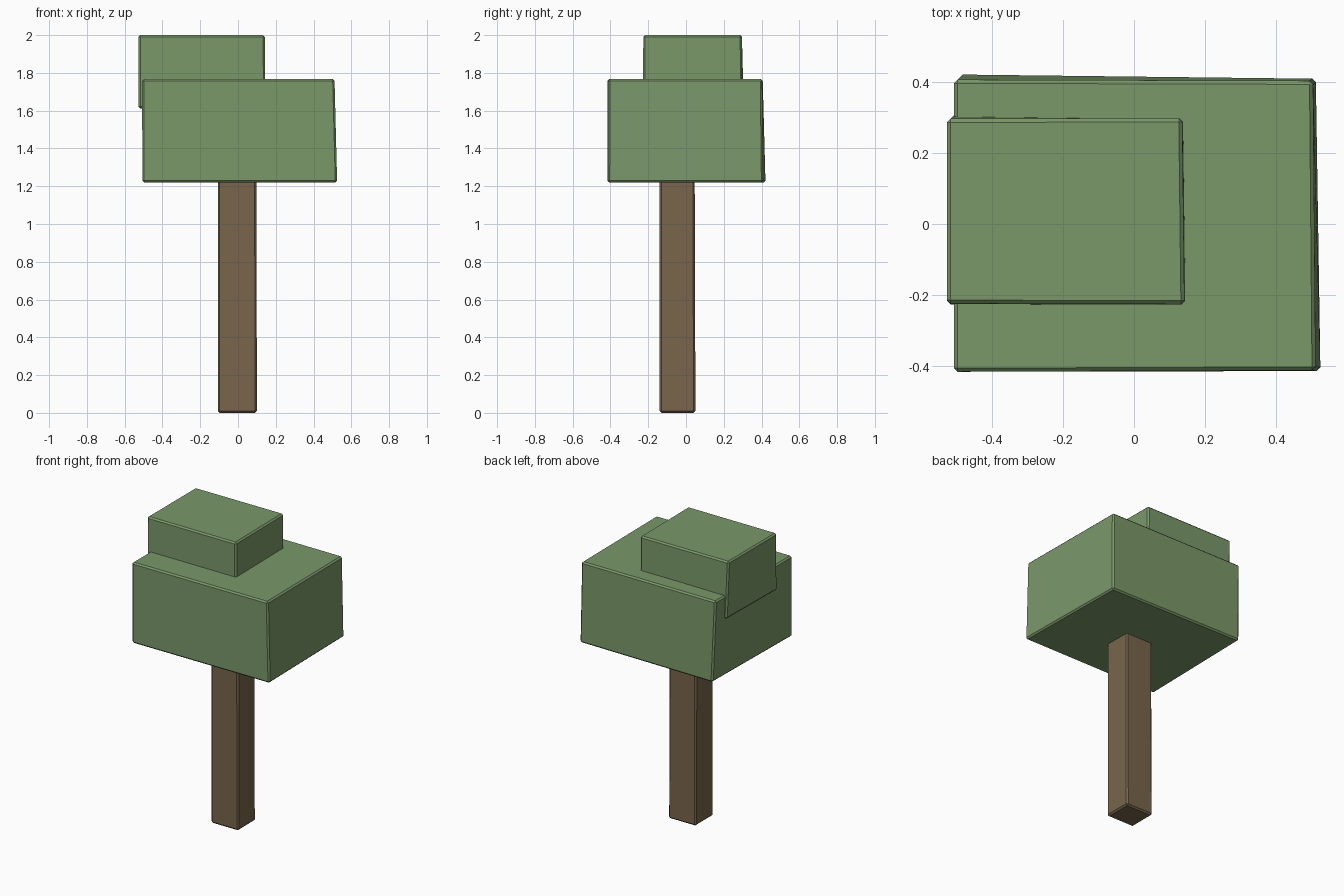
import bpy

if "Cube" in bpy.data.objects:
    bpy.data.objects.remove(bpy.data.objects["Cube"])


def material(name, rgb):
    m = bpy.data.materials.new(name)
    m.diffuse_color = (*rgb, 1)
    m.use_nodes = True
    m.node_tree.nodes["Principled BSDF"].inputs["Base Color"].default_value = m.diffuse_color
    return m


def block(name, bottom, top, z0, z1, mat, bevel=0.01):
    """Slightly irregular bevelled box from two four-corner footprints."""
    verts = [(x, y, z0) for x, y in bottom] + [(x, y, z1) for x, y in top]
    faces = [(3, 2, 1, 0), (4, 5, 6, 7)]
    faces += [(i, (i + 1) % 4, (i + 1) % 4 + 4, i + 4) for i in range(4)]
    mesh = bpy.data.meshes.new(name)
    mesh.from_pydata(verts, [], faces)
    mesh.materials.append(mat)
    ob = bpy.data.objects.new(name, mesh)
    bpy.context.collection.objects.link(ob)
    mod = ob.modifiers.new("edge_bevel", "BEVEL")
    mod.width = bevel
    mod.segments = 1
    return ob


leaf = material("leaf_green", (0.195, 0.314, 0.144))
bark = material("bark_brown", (0.188, 0.130, 0.072))

# Square trunk
block("trunk",
      [(-0.107, -0.14), (0.1, -0.14), (0.098, 0.05), (-0.107, 0.05)],
      [(-0.107, -0.14), (0.098, -0.14), (0.096, 0.046), (-0.107, 0.046)],
      0, 1.26, bark)

# Large lower canopy, its right side leaning inward
block("lower_canopy",
      [(-0.507, -0.416), (0.525, -0.414), (0.512, 0.409), (-0.492, 0.421)],
      [(-0.507, -0.416), (0.511, -0.412), (0.504, 0.403), (-0.507, 0.406)],
      1.22, 1.768, leaf)

# Small upper canopy, offset to the left
block("upper_canopy",
      [(-0.527, -0.226), (0.146, -0.228), (0.139, 0.298), (-0.517, 0.306)],
      [(-0.527, -0.224), (0.142, -0.226), (0.136, 0.297), (-0.527, 0.296)],
      1.612, 2.0, leaf)
